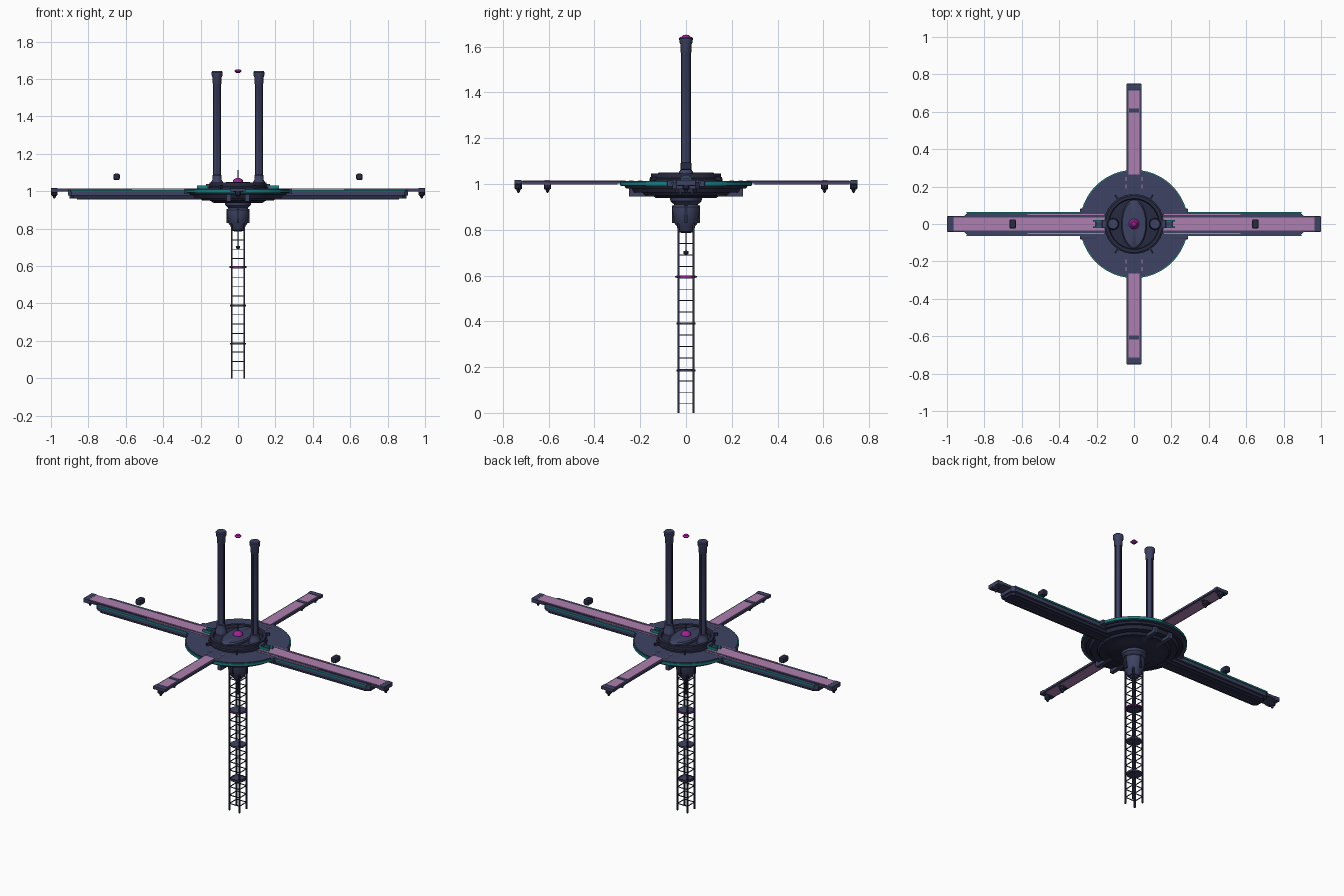
import bpy, bmesh, math
from mathutils import Matrix, Vector

if "Cube" in bpy.data.objects:
    bpy.data.objects.remove(bpy.data.objects["Cube"], do_unlink=True)


def material(name, rgb):
    m = bpy.data.materials.new(name)
    m.use_nodes = True
    lin = tuple((c / 255) ** 2.2 for c in rgb) + (1,)
    m.diffuse_color = lin
    m.node_tree.nodes["Principled BSDF"].inputs["Base Color"].default_value = lin
    return m


SLATE = material("slate hull", (64, 68, 98))
NAVY = material("dark navy", (44, 47, 68))
PINK = material("mauve deck", (172, 126, 172))
TEAL = material("teal trim", (30, 128, 130))
MAGENTA = material("magenta glow", (160, 38, 150))


def finish(name, bm, mat, smooth=False):
    bmesh.ops.recalc_face_normals(bm, faces=bm.faces)
    me = bpy.data.meshes.new(name)
    bm.to_mesh(me)
    bm.free()
    me.materials.append(mat)
    ob = bpy.data.objects.new(name, me)
    bpy.context.collection.objects.link(ob)
    if smooth:
        bpy.ops.object.select_all(action='DESELECT')
        ob.select_set(True)
        bpy.context.view_layer.objects.active = ob
        bpy.ops.object.shade_smooth_by_angle(angle=math.radians(35))
    return ob


def boxes(name, items, mat, bevel=0):
    """One object from (x0, x1, y0, y1, z0, z1) boxes."""
    bm = bmesh.new()
    for x0, x1, y0, y1, z0, z1 in items:
        mid = Vector((x0 + x1, y0 + y1, z0 + z1)) / 2
        size = Matrix.Diagonal((abs(x1 - x0), abs(y1 - y0), abs(z1 - z0), 1))
        bmesh.ops.create_cube(bm, size=1, matrix=Matrix.Translation(mid) @ size)
    ob = finish(name, bm, mat)
    if bevel:
        mod = ob.modifiers.new("Bevel", 'BEVEL')
        mod.width, mod.segments = bevel, 2
    return ob


def lathe(name, profile, mat, n=32, at=(0, 0, 0), stretch=(1, 1)):
    """Revolve (radius, z) points about z; end points on the axis close it."""
    bm = bmesh.new()
    verts = [bm.verts.new((r, 0, z)) for r, z in profile]
    edges = [bm.edges.new(p) for p in zip(verts, verts[1:])]
    bmesh.ops.spin(bm, geom=verts + edges, cent=(0, 0, 0), axis=(0, 0, 1),
                   angle=math.tau, steps=n, use_merge=False)
    bmesh.ops.remove_doubles(bm, verts=bm.verts, dist=1e-5)
    bmesh.ops.transform(bm, matrix=Matrix.Translation(at) @
                        Matrix.Diagonal((stretch[0], stretch[1], 1, 1)), verts=bm.verts)
    return finish(name, bm, mat, True)


def disc(name, r, z0, z1, mat, n=32, at=(0, 0, 0), stretch=(1, 1)):
    return lathe(name, [(0, z0), (r, z0), (r, z1), (0, z1)], mat, n, at, stretch)


def outline(name, points, z0, z1, mat):
    """Extruded flat outline."""
    bm = bmesh.new()
    face = bm.faces.new([bm.verts.new((x, y, z0)) for x, y in points])
    top = bmesh.ops.extrude_face_region(bm, geom=[face])["geom"]
    bmesh.ops.translate(bm, vec=(0, 0, z1 - z0),
                        verts=[g for g in top if isinstance(g, bmesh.types.BMVert)])
    return finish(name, bm, mat)


# Lattice mast: four rails, square rungs, round platforms
M = 0.033
boxes("mast_rails", [(x - .004, x + .004, y - .004, y + .004, 0, .84)
                     for x in (-M, M) for y in (-M, M)], NAVY)
rungs = []
for k in range(16):
    z = .04 + .05 * k
    for s in (-M, M):
        rungs += [(-M, M, s - .002, s + .002, z - .002, z + .002),
                  (s - .002, s + .002, -M, M, z - .002, z + .002)]
boxes("mast_rungs", rungs, NAVY)
for i, z in enumerate((.185, .39, .595)):
    disc(f"mast_platform_{i}", .042, z - .005, z + .005, SLATE, 16)
lathe("mast_glow_ring", [(.043, .592), (.047, .592), (.047, .598), (.043, .598), (.043, .592)], MAGENTA)
lathe("mast_beacon", [(0, .69), (.01, .695), (.012, .7), (.01, .706), (0, .71)], NAVY, 12)
boxes("mast_beacon_rod", [(-.002, .002, -.002, .002, .7, .82)], NAVY)

# Lower hub
lathe("lower_hub", [(0, .785), (.02, .785), (.037, .803), (.04, .815), (.052, .83),
                    (.06, .885), (.06, .9), (.052, .91), (.068, .925), (.072, .945),
                    (.1, .95), (0, .95)], SLATE, 16)
ribs = boxes("hub_ribs", [(s * .05, s * .062, -.006, .006, .83, .905) for s in (-1, 1)] +
             [(-.006, .006, s * .05, s * .062, .83, .905) for s in (-1, 1)], NAVY)

# Main saucer
lathe("saucer_underside", [(0, .938), (.13, .938), (.15, .95), (.19, .95), (.2, .962),
                           (.235, .962), (.245, .98), (.262, .98), (.27, .993),
                           (0, .993)], NAVY, 48)
disc("saucer_deck", .284, .99, 1.013, SLATE, 48)
lathe("saucer_trim", [(.28, .994), (.289, .994), (.289, 1.008), (.28, 1.008), (.28, .994)], TEAL, 48)
boxes("arm_sockets", [(s * .2, s * .29, -.082, .082, .988, 1.014) for s in (-1, 1)], SLATE, .004)
boxes("deck_lights", [(x - .003, x + .003, s * y, s * (y + .02), 1.012, 1.016)
                      for x in (-.042, .042) for s in (-1, 1) for y in (.19, .23)], PINK)

# Under-saucer struts
boxes("under_struts", [(-.012 + x, .012 + x, s * .06, s * .25, .945, .985)
                       for x in (-.05, .05) for s in (-1, 1)], SLATE)

# Top housing: drum with raised rim, oval dome and core
lathe("housing_drum", [(0, 1.01), (.16, 1.01), (.16, 1.022), (.153, 1.026), (.153, 1.046),
                       (.136, 1.046), (.132, 1.03), (0, 1.03)], NAVY, 40)
lathe("oval_dome", [(0, 1.02), (1, 1.02), (1, 1.042), (.92, 1.049), (0, 1.05)],
      SLATE, 40, stretch=(.068, .13))
lathe("core_sphere", [(0, 1.045)] + [(.028 * math.cos(a), 1.05 + .022 * math.sin(a))
      for a in (0, .4, .8, 1.2)] + [(0, 1.072)], MAGENTA, 20)
boxes("core_antenna", [(-.002, .002, -.002, .002, 1.06, 1.115)], NAVY)
spokes = boxes("rim_spokes", [], NAVY)
bm = bmesh.new()
for deg in (57, 123, 237, 303):
    m = Matrix.Rotation(math.radians(deg), 4, 'Z') @ Matrix.Translation((.165, 0, 1.022))
    bmesh.ops.create_cube(bm, size=1, matrix=m @ Matrix.Diagonal((.04, .008, .016, 1)))
bm.to_mesh(spokes.data)
bm.free()

# Twin towers and floating beacon
for side, s in (("left", 1), ("right", -1)):
    at = (s * .112, 0, 0)
    lathe(side + "_tower", [(0, 1.02), (.032, 1.02), (.032, 1.05), (.025, 1.06), (.025, 1.085),
                            (.02, 1.09), (.02, 1.57), (.023, 1.575), (.023, 1.605),
                            (.029, 1.62), (.03, 1.636), (.026, 1.642), (0, 1.642)], SLATE, 16, at)
    boxes(side + "_tower_seams", [(at[0] + x - .003, at[0] + x + .003, y - .003, y + .003, 1.08, 1.58)
                                  for x, y in ((.019, 0), (-.019, 0), (0, .019), (0, -.019))], NAVY)
    boxes(side + "_tower_mount", [(s * .13, s * .17, -.022, .022, 1.01, 1.04),
                                  (s * .17, s * .205, -.015, .015, 1.01, 1.026)], SLATE, .003)
    boxes(side + "_mount_trim", [(s * .15, s * .22, y - .004, y + .004, 1.012, 1.032)
                                 for y in (-.018, .018)], TEAL)
lathe("floating_beacon", [(0, 1.632), (.012, 1.634), (.02, 1.642), (.012, 1.65), (0, 1.652)], MAGENTA, 16)


def pod(name, x, y):
    lathe(name, [(0, .96), (.006, .964), (.009, .974), (.017, .98), (.017, 1.004), (0, 1.004)],
          NAVY, 10, (x, y, 0))


# Long side arms
for side, s in (("left", 1), ("right", -1)):
    n = side + "_arm_"
    boxes(n + "beam", [(s * .14, s * .998, -.042, .042, .998, 1.013)], SLATE)
    boxes(n + "deck", [(s * .155, s * .965, -.036, .036, 1.012, 1.016)], PINK)
    boxes(n + "cap", [(s * .965, s, -.042, .042, .992, 1.017)], SLATE, .003)
    outline(n + "hull", [(s * .1, -.058), (s * .89, -.058), (s * .91, -.042), (s * .91, .042),
                         (s * .89, .058), (s * .1, .058)], .978, 1.008, SLATE)
    outline(n + "keel", [(s * .1, -.045), (s * .88, -.045), (s * .9, -.03), (s * .9, .03),
                         (s * .88, .045), (s * .1, .045)], .962, .98, NAVY)
    boxes(n + "keel_ridges", [(s * .12, s * .86, y - .005, y + .005, .957, .965)
                              for y in (-.025, .025)], SLATE)
    boxes(n + "trim", [(s * .27, s * .895, y - .003, y + .003, .999, 1.008)
                       for y in (-.06, .06)], TEAL)
    boxes(n + "side_strips", [(s * .16, s * .57, y - .003, y + .003, 1.006, 1.015)
                              for y in (-.051, .051)], PINK)
    pod(n + "pod", s * .982, 0)
    # Hovering drone above the arm
    boxes(side + "_drone", [(s * .632, s * .666, -.025, .025, 1.06, 1.094)], NAVY, .008)

# Short front and back arms
for side, s in (("back", 1), ("front", -1)):
    n = side + "_arm_"
    boxes(n + "beam", [(-.04, .04, s * .24, s * .748, 1.001, 1.013)], SLATE)
    boxes(n + "decks", [(-.03, .03, s * .265, s * .715, 1.012, 1.016),
                        (-.03, .03, s * .3, s * .715, .998, 1.002)], PINK)
    boxes(n + "cap", [(-.041, .041, s * .718, s * .75, .998, 1.017)], SLATE, .003)
    boxes(n + "band", [(-.028, .028, s * .595, s * .617, .995, 1.018)], SLATE)
    for y in (.605, .732):
        pod(n + "pod", 0, s * y)
